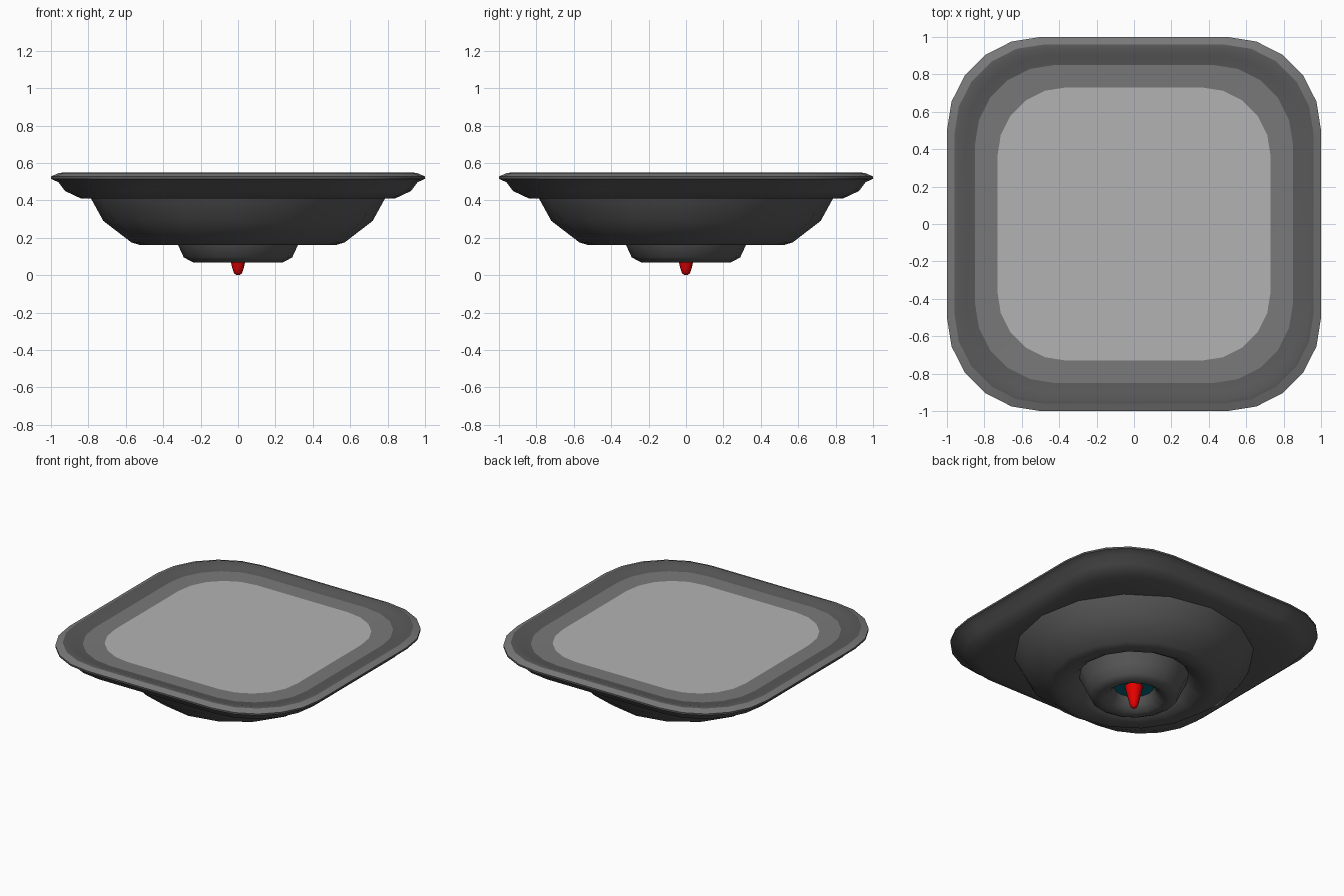
import bpy, bmesh, math

if "Cube" in bpy.data.objects:
    bpy.data.objects.remove(bpy.data.objects["Cube"])


def material(name, rgb):
    m = bpy.data.materials.new(name)
    m.diffuse_color = (*rgb, 1)
    m.use_nodes = True
    m.node_tree.nodes["Principled BSDF"].inputs["Base Color"].default_value = m.diffuse_color
    return m


def circle(n):
    return [(math.cos(2 * math.pi * i / n), math.sin(2 * math.pi * i / n)) for i in range(n)]


def rounded_square(steps=5, r=0.5):
    pts = []
    for k in range(4):
        mid = math.pi / 2 * k + math.pi / 4
        cx = math.copysign(1 - r, math.cos(mid))
        cy = math.copysign(1 - r, math.sin(mid))
        for s in range(steps + 1):
            a = math.pi / 2 * (k + s / steps)
            pts.append((cx + r * math.cos(a), cy + r * math.sin(a)))
    return pts


def loft(name, outline, profile, mat, cap_start=False, cap_end=False, angle=40):
    """Stack scaled copies of an outline along (scale, z) profile points."""
    bm = bmesh.new()
    rings = [[bm.verts.new((x * s, y * s, z)) for x, y in outline] for s, z in profile]
    n = len(outline)
    for a, b in zip(rings, rings[1:]):
        for j in range(n):
            k = (j + 1) % n
            bm.faces.new((a[j], a[k], b[k], b[j]))
    if cap_start:
        bm.faces.new(rings[0][::-1])
    if cap_end:
        bm.faces.new(rings[-1])
    mesh = bpy.data.meshes.new(name)
    bm.to_mesh(mesh)
    bm.free()
    mesh.materials.append(mat)
    ob = bpy.data.objects.new(name, mesh)
    bpy.context.collection.objects.link(ob)
    bpy.ops.object.select_all(action='DESELECT')
    ob.select_set(True)
    bpy.context.view_layer.objects.active = ob
    bpy.ops.object.shade_smooth_by_angle(angle=math.radians(angle))
    return ob


dark = material("dark_grey", (0.10, 0.10, 0.10))
mid = material("mid_grey", (0.19, 0.19, 0.19))
light = material("light_grey", (0.45, 0.45, 0.45))
teal = material("teal", (0.0, 0.14, 0.2))
red = material("red", (0.8, 0.0, 0.0))

square = rounded_square()
disc = circle(16)

# Rounded square plate with its lip, underside first
loft("plate", square, [(0.6, 0.41), (0.84, 0.41), (0.925, 0.45), (0.96, 0.497),
                       (1.0, 0.515), (1.0, 0.528)], dark)
loft("plate_rim", square, [(1.0, 0.528), (0.96, 0.545)], mid)
loft("plate_bevel", square, [(0.96, 0.545), (0.94, 0.548), (0.90, 0.536), (0.85, 0.528)], dark)

# Flat top: border and panel
loft("top_border", square, [(0.85, 0.528), (0.73, 0.525)], mid)
loft("top_panel", square, [(0.729, 0.525), (0.73, 0.525)][::-1], light, cap_end=True)

# Round bowl under the plate, turning up into a groove around the cup
loft("bowl", disc, [(0.36, 0.245), (0.39, 0.205), (0.45, 0.17), (0.52, 0.16),
                    (0.57, 0.175), (0.72, 0.29), (0.786, 0.41)], dark, angle=50)

# Small hollow cup
loft("cup", disc, [(0.13, 0.16), (0.155, 0.11), (0.195, 0.078), (0.24, 0.068),
                   (0.29, 0.095), (0.32, 0.16), (0.36, 0.245)], dark, angle=50)

# Teal floor of the cup and the red tip
loft("cup_floor", disc, [(0.12, 0.16), (0.131, 0.16)], teal, cap_start=True)
loft("red_tip", disc, [(0.008, 0.0), (0.021, 0.01), (0.03, 0.035), (0.038, 0.07),
                       (0.06, 0.16)], red, cap_start=True, angle=60)
